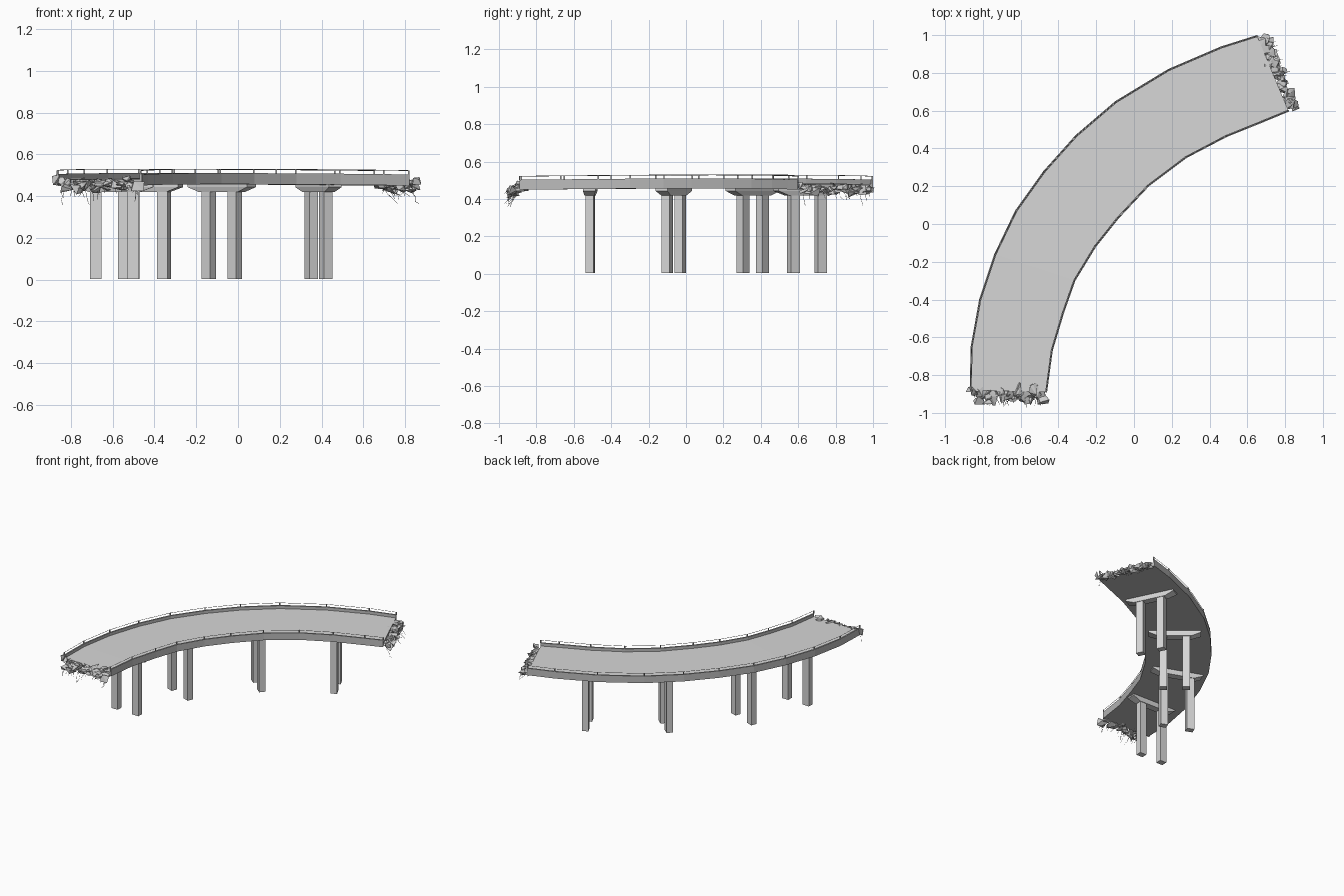
import bpy, bmesh, math, random
from mathutils import Vector, Matrix

random.seed(7)
cube = bpy.data.objects.get("Cube")
if cube:
    bpy.data.objects.remove(cube)


def material(name, v):
    m = bpy.data.materials.new(name)
    m.use_nodes = True
    m.diffuse_color = (v, v, v, 1)
    m.node_tree.nodes["Principled BSDF"].inputs["Base Color"].default_value = (v, v, v, 1)
    return m


LIGHT = material("light concrete", 0.68)
GREY = material("weathered concrete", 0.5)
BROKEN = material("broken concrete", 0.6)

# Plan outline of the curved deck: matching points on both edges
OUTER = [(-.87, -.88), (-.865, -.65), (-.82, -.4), (-.74, -.16), (-.63, .07), (-.48, .28),
         (-.31, .47), (-.1, .65), (.18, .82), (.46, .94), (.65, 1)]
INNER = [(-.46, -.89), (-.43, -.67), (-.37, -.47), (-.31, -.3), (-.2, -.12), (-.08, .03),
         (.08, .2), (.28, .35), (.49, .46), (.7, .545), (.82, .595)]
LAST = len(OUTER) - 1


def at(s, f, z):
    """Point at station s, fraction f from outer to inner edge, with a slight arch."""
    i = min(int(s), LAST - 1)
    a = Vector(OUTER[i]).lerp(Vector(OUTER[i + 1]), s - i)
    b = Vector(INNER[i]).lerp(Vector(INNER[i + 1]), s - i)
    p = a.lerp(b, f)
    return Vector((p.x, p.y, z + .007 * math.sin(math.pi * s / LAST)))


def finish(bm, name, *mats):
    me = bpy.data.meshes.new(name)
    bm.to_mesh(me)
    bm.free()
    for m in mats:
        me.materials.append(m)
    ob = bpy.data.objects.new(name, me)
    bpy.context.collection.objects.link(ob)
    return ob


def box(bm, center, size, angle=0.0):
    mat = Matrix.Translation(center) @ Matrix.Rotation(angle, 4, 'Z') @ Matrix.Diagonal((*size, 1))
    return bmesh.ops.create_cube(bm, size=1, matrix=mat)["verts"]


def wires(name, paths, radius):
    cu = bpy.data.curves.new(name, 'CURVE')
    cu.dimensions = '3D'
    cu.bevel_depth = radius
    cu.bevel_resolution = 0
    cu.use_fill_caps = True
    for path in paths:
        sp = cu.splines.new('POLY')
        sp.points.add(len(path) - 1)
        for pt, p in zip(sp.points, path):
            pt.co = (*p, 1)
    cu.materials.append(GREY)
    bpy.context.collection.objects.link(bpy.data.objects.new(name, cu))


# Deck: trough section with raised kerbs, lofted along the curve
section = [(0, .45), (0, .503), (.025, .503), (.025, .48),
           (.975, .48), (.975, .503), (1, .503), (1, .45)]
ROAD = 3  # section segment that carries the road surface
bm = bmesh.new()
rings = [[bm.verts.new(at(s, f, z)) for f, z in section] for s in range(LAST + 1)]
n = len(section)
for r0, r1 in zip(rings, rings[1:]):
    for k in range(n):
        face = bm.faces.new((r0[k], r0[(k + 1) % n], r1[(k + 1) % n], r1[k]))
        face.material_index = 1 if k == ROAD else 0
bm.faces.new(rings[0])
bm.faces.new(rings[-1])
bmesh.ops.recalc_face_normals(bm, faces=bm.faces)
finish(bm, "bridge_deck", GREY, LIGHT)

# Handrails: thin rail on short posts above each kerb
for side, f in (("outer", .012), ("inner", .988)):
    rail = [at(s, f, .522) for s in range(LAST + 1)]
    wires(side + "_handrail", [rail], .0016)
    bm = bmesh.new()
    for s in range(LAST + 1):
        box(bm, at(s, f, .512), (.007, .007, .022))
    finish(bm, side + "_rail_posts", GREY)

# Piers: a pair of columns under a tapered crosshead
PIERS = [((-.68, -.51), (-.5, -.515)), ((-.54, -.03), (-.355, -.1)),
         ((-.14, .41), (-.015, .305)), ((.35, .72), (.42, .575))]
for i, (a, b) in enumerate(PIERS, 1):
    a, b = Vector(a), Vector(b)
    mid, d = (a + b) / 2, b - a
    angle = math.atan2(d.y, d.x)
    bm = bmesh.new()
    for p in (a, b):
        box(bm, (p.x, p.y, .212), (.054, .045, .416), angle)
    finish(bm, f"pier_{i}_columns", LIGHT)
    bm = bmesh.new()
    box(bm, (0, 0, .449), (.37, .068, .012))
    for v in box(bm, (0, 0, .4315), (.37, .068, .023)):
        if v.co.z < .43:
            v.co.x *= .66
            v.co.y *= .8
    cap = finish(bm, f"pier_{i}_crosshead", LIGHT)
    cap.location = (mid.x, mid.y, 0)
    cap.rotation_euler.z = angle


# Broken ends: jagged shards and bent reinforcing bars
def shard(bm, center, size):
    pts = [bm.verts.new(Vector(center) + Vector([random.uniform(-.5, .5) * c for c in size]))
           for _ in range(9)]
    res = bmesh.ops.convex_hull(bm, input=pts)
    loose = [g for g in res["geom_interior"] if isinstance(g, bmesh.types.BMVert)]
    bmesh.ops.delete(bm, geom=loose, context='VERTS')


def broken_end(name, s, out, near, far, corner):
    out = Vector((*out, 0))
    count = 36
    bm = bmesh.new()
    for k in range(count):
        f = .06 + .9 * (k + random.random()) / count
        reach = random.uniform(near, far)
        p = at(s, f, random.uniform(.462, .478) - max(reach, 0) * .7) + out * reach
        shard(bm, p, [random.uniform(.05, .085), random.uniform(.05, .085), random.uniform(.03, .06)])
    shard(bm, corner, (.045, .035, .06))
    finish(bm, name + "_rubble", BROKEN)
    bars = []
    for _ in range(22):
        p = at(s, random.uniform(.05, .95), random.uniform(.42, .47)) + out * .02
        path = [p]
        for _ in range(3):
            p = p + out * random.uniform(.005, .024) + Vector(
                (random.uniform(-.01, .01), random.uniform(-.006, .004), random.uniform(-.028, .006)))
            path.append(p)
        bars.append(path)
    wires(name + "_rebar", bars, .0011)


broken_end("front_end", 0, (0, -1), -.01, .055, (-.872, -.875, .48))
broken_end("back_end", LAST, (.93, .37), .01, .045, (.855, .613, .465))
